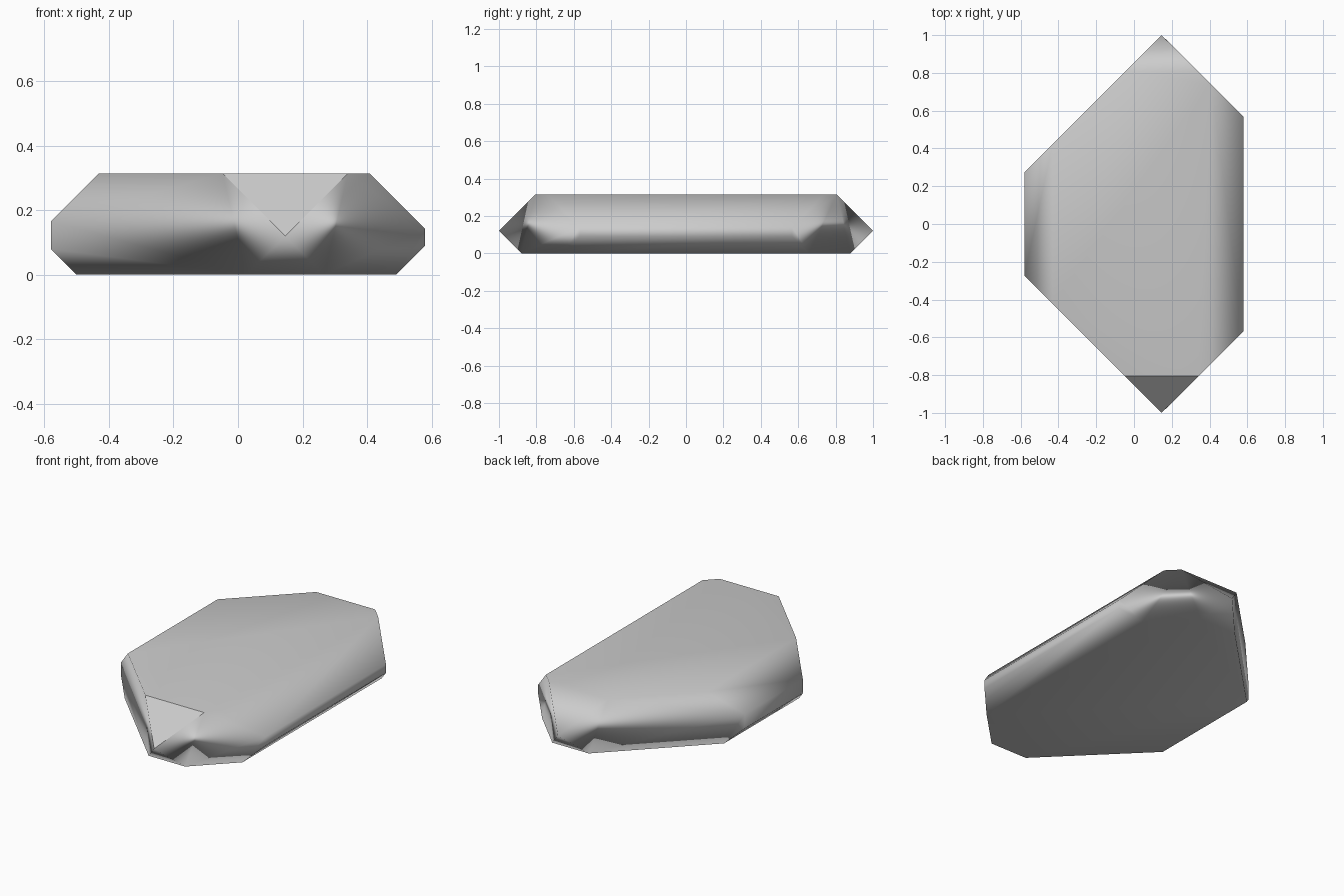
import bpy, bmesh
from mathutils import Vector

if "Cube" in bpy.data.objects:
    bpy.data.objects.remove(bpy.data.objects["Cube"])

# Slab-shaped rock: a box whose edges are all cut at 45 degrees
HX, HY, H = 0.58, 1.0, 0.314
bm = bmesh.new()
bmesh.ops.create_cube(bm, size=1)
for v in bm.verts:
    v.co = Vector((v.co.x * 2 * HX, v.co.y * 2 * HY, (v.co.z + 0.5) * H))


def cut(normal, dist):
    """Slice off everything beyond normal . p = dist and cap the hole."""
    n = Vector(normal)
    geom = bm.verts[:] + bm.edges[:] + bm.faces[:]
    bmesh.ops.bisect_plane(bm, geom=geom, dist=1e-5, plane_co=n * dist / n.length_squared,
                           plane_no=n, clear_outer=True)
    rim = [e for e in bm.edges if e.is_boundary]
    if rim:
        bmesh.ops.holes_fill(bm, edges=rim, sides=0)


# Long top and bottom edges
cut((1, 0, 1), 0.722)
cut((-1, 0, 1), 0.745)
cut((1, 0, -1), 0.49)
cut((-1, 0, -1), 0.50)
# Both ends, mirrored front to back
for s in (-1, 1):
    cut((-1, s, 0), 0.854)
    cut((1, s, 0), 1.147)
    cut((0, s, 1), 1.12)
    cut((0, s, -1), 0.88)

bmesh.ops.remove_doubles(bm, verts=bm.verts[:], dist=0.004)
bmesh.ops.recalc_face_normals(bm, faces=bm.faces[:])

# Soft shading, with a hard crease round the upper front facet
for f in bm.faces:
    f.smooth = True
    if f.normal.y < -0.6 and f.normal.z > 0.6:
        for e in f.edges:
            e.smooth = False

mesh = bpy.data.meshes.new("rock")
bm.to_mesh(mesh)
bm.free()
rock = bpy.data.objects.new("rock", mesh)
bpy.context.collection.objects.link(rock)

# Large faces keep flat shading, small facets blend
mod = rock.modifiers.new("weighted_normals", 'WEIGHTED_NORMAL')
mod.keep_sharp = True
